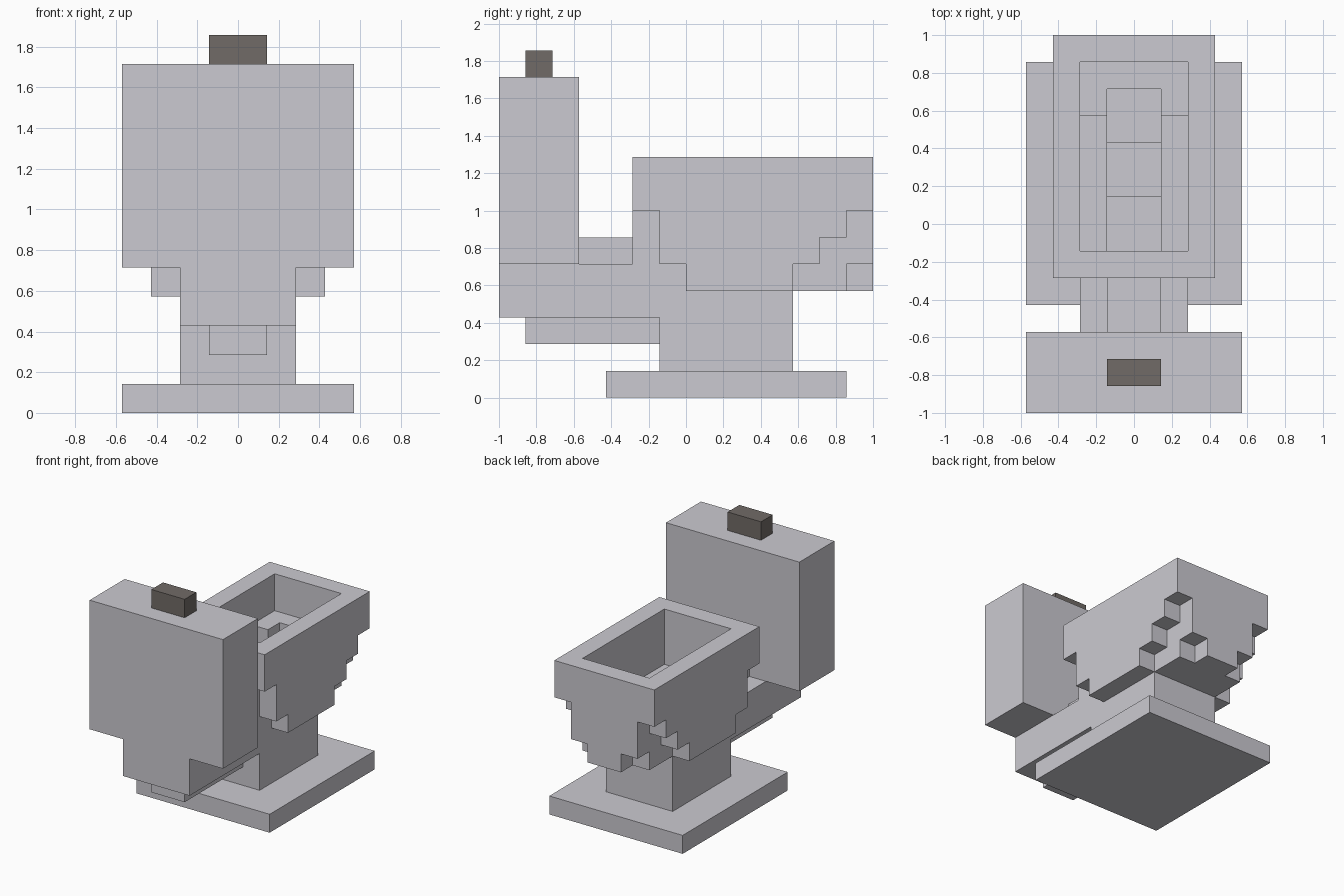
import bpy, bmesh
from mathutils import Vector

if "Cube" in bpy.data.objects:
    bpy.data.objects.remove(bpy.data.objects["Cube"])

U = 1 / 7  # one block


def material(name, colour):
    m = bpy.data.materials.new(name)
    m.diffuse_color = (*colour, 1)
    m.use_nodes = True
    m.node_tree.nodes["Principled BSDF"].inputs["Base Color"].default_value = m.diffuse_color
    return m


ceramic = material("pale grey ceramic", (0.60, 0.59, 0.635))
metal = material("dark grey metal", (0.165, 0.147, 0.135))


def cells(half_width, y0, y1, z0, z1):
    """Blocks of a box that is symmetric about x = 0."""
    return {(x, y, z) for x in range(-half_width, half_width)
            for y in range(y0, y1) for z in range(z0, z1)}


def finish(name, bm, mat):
    bmesh.ops.recalc_face_normals(bm, faces=bm.faces)
    mesh = bpy.data.meshes.new(name)
    bm.to_mesh(mesh)
    bm.free()
    mesh.materials.append(mat)
    obj = bpy.data.objects.new(name, mesh)
    bpy.context.collection.objects.link(obj)


def box(name, half_width, y0, y1, z0, z1, mat):
    bm = bmesh.new()
    bmesh.ops.create_cube(bm, size=1)
    for v in bm.verts:
        v.co = Vector((v.co.x * 2 * half_width,
                       v.co.y * (y1 - y0) + (y0 + y1) / 2,
                       v.co.z * (z1 - z0) + (z0 + z1) / 2)) * U
    finish(name, bm, mat)


def blocks(name, solid, mat):
    """Outer skin of a set of blocks."""
    bm = bmesh.new()
    verts = {}
    for c in solid:
        for axis in range(3):
            for side in (0, 1):
                n = list(c)
                n[axis] += 2 * side - 1
                if tuple(n) in solid:
                    continue
                loop = []
                for a, b in ((0, 0), (1, 0), (1, 1), (0, 1)):
                    p = list(c)
                    p[axis] += side
                    p[(axis + 1) % 3] += a
                    p[(axis + 2) % 3] += b
                    p = tuple(p)
                    if p not in verts:
                        verts[p] = bm.verts.new(Vector(p) * U)
                    loop.append(verts[p])
                if not side:
                    loop.reverse()
                bm.faces.new(loop)
    mesh = bpy.data.meshes.new(name)
    bm.to_mesh(mesh)
    bm.free()
    mesh.materials.append(mat)
    bpy.context.collection.objects.link(bpy.data.objects.new(name, mesh))


# foot, tank and flush button
box("foot_plate", 4, -3, 6, 0, 1, ceramic)
box("water_tank", 4, -7, -4, 5, 12, ceramic)
box("flush_button", 1, -6, -5, 12, 13, metal)

# bowl: rim, stepped underside, pedestal and rear pipe
bowl = set()
for part in ((3, -2, 7, 7, 9),                      # rim
             (3, -1, 6, 6, 7), (3, -1, 5, 5, 6),    # stepped sides
             (3, 0, 4, 4, 5),
             (2, -2, 7, 5, 7),                      # stepped front and back
             (2, -1, 6, 4, 5), (1, 0, 7, 4, 5),
             (2, -1, 4, 1, 4),                      # pedestal
             (2, -7, -1, 3, 5),                     # pipe and its ridges
             (1, -6, -1, 2, 3), (1, -4, -2, 5, 6)):
    bowl |= cells(*part)

# stepped hollow of the bowl
for hollow in ((2, -1, 6, 7, 9), (2, -1, 4, 6, 7),
               (1, -1, 5, 5, 7), (1, -1, 3, 4, 5), (1, -1, 1, 3, 4)):
    bowl -= cells(*hollow)
blocks("bowl_and_pedestal", bowl, ceramic)
